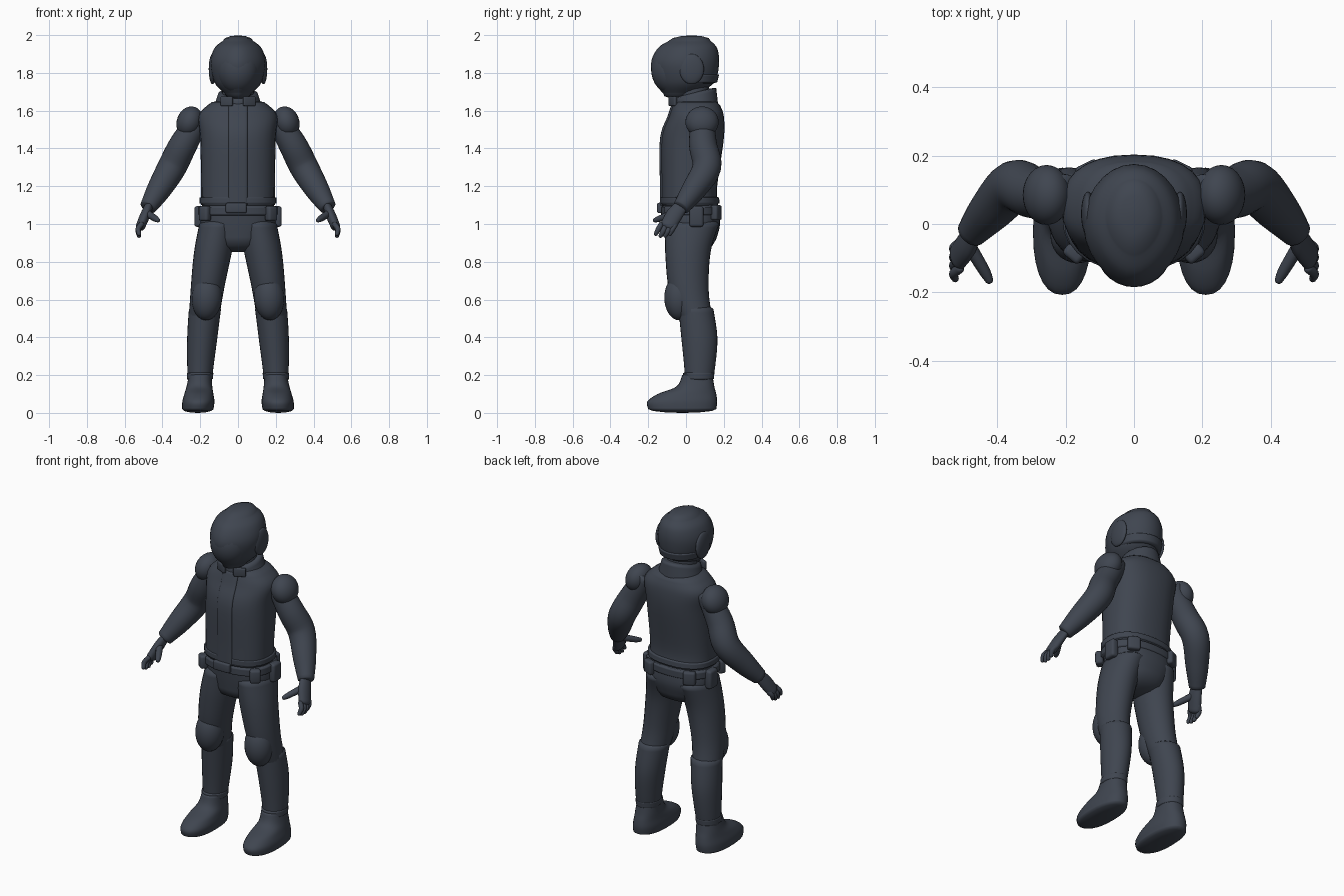
import bpy, bmesh, math
from mathutils import Vector, Matrix

cube = bpy.data.objects.get("Cube")
if cube:
    bpy.data.objects.remove(cube, do_unlink=True)

slate = bpy.data.materials.new("dark_slate")
slate.use_nodes = True
slate.diffuse_color = (.05, .06, .08, 1)
shader = next(node for node in slate.node_tree.nodes if node.type == 'BSDF_PRINCIPLED')
shader.inputs["Base Color"].default_value = slate.diffuse_color
shader.inputs["Roughness"].default_value = .7


def finish(name, bm, side):
    """Turn a bmesh into a smooth object, mirrored for the right side."""
    bm.transform(Matrix.Diagonal((side, 1, 1, 1)))
    bmesh.ops.recalc_face_normals(bm, faces=bm.faces[:])
    for face in bm.faces:
        face.smooth = True
    mesh = bpy.data.meshes.new(name)
    bm.to_mesh(mesh)
    bm.free()
    mesh.materials.append(slate)
    part = bpy.data.objects.new(name, mesh)
    bpy.context.collection.objects.link(part)


def spline(rows, steps=5):
    """Smooth curve through every row of numbers."""
    result = []
    for i in range(len(rows) - 1):
        before, start, end, after = (Vector(rows[min(max(k, 0), len(rows) - 1)]) for k in range(i - 1, i + 3))
        for step in range(steps):
            t = step / steps
            slope_in, slope_out = (end - before) / 2, (after - start) / 2
            result.append(start + t * slope_in
                          + t * t * (3 * (end - start) - 2 * slope_in - slope_out)
                          + t ** 3 * (2 * (start - end) + slope_in + slope_out))
    return result + [Vector(rows[-1])]


def domed(rings, bottom, top):
    """Round off both ends of a list of (centre, across, depth) rings."""
    def dome(end, neighbour, height):
        centre, across, depth = end
        outward = (centre - neighbour[0]).normalized() * height
        angles = [math.radians(a) for a in (30, 60, 85)]
        return [(centre + outward * math.sin(a), across * math.cos(a), depth * math.cos(a)) for a in angles]
    first = dome(rings[0], rings[1], bottom)
    return first[::-1] + rings + dome(rings[-1], rings[-2], top)


def skin(name, rings, side, power=2, taper=0, tilt=0, count=28):
    """Skin superelliptical rings and cap the ends."""
    bm = bmesh.new()
    loops = []
    for centre, across, depth in rings:
        loop = []
        for k in range(count):
            angle = math.tau * k / count
            c, d = math.cos(angle), math.sin(angle)
            p = math.copysign(abs(c) ** (2 / power), c) * (1 - taper * max(0, -d) ** 2)
            q = math.copysign(abs(d) ** (2 / power), d)
            point = centre + across * p + depth * q
            point.z += tilt * q * depth.y
            loop.append(bm.verts.new(point))
        loops.append(loop)
    for low, high in zip(loops, loops[1:]):
        for k in range(count):
            bm.faces.new((low[k - 1], low[k], high[k], high[k - 1]))
    bm.faces.new(loops[0])
    bm.faces.new(loops[-1])
    finish(name, bm, side)


def stack(name, profile, side=1, x_rule=lambda z: 0, bottom=.01, top=.01, **shape):
    """Body part from level sections (height, front, back, half width)."""
    rings = []
    for z, front, back, half in spline(profile):
        centre = Vector((x_rule(z), (front + back) / 2, z))
        rings.append((centre, Vector((half, 0, 0)), Vector((0, (back - front) / 2, 0))))
    skin(name, domed(rings, bottom, top), side, **shape)


def limb(name, path, side, flat=1, end=.02, **shape):
    """Tube along points (x, y, z, radius), thinner across when flat < 1."""
    rows = spline(path)
    points = [row.to_3d() if len(row) == 3 else Vector(row[:3]) for row in rows]
    rings = []
    for i, row in enumerate(rows):
        along = points[min(i + 1, len(points) - 1)] - points[max(i - 1, 0)]
        across = Vector((0, 1, 0)).cross(along).normalized()
        depth = along.normalized().cross(across)
        rings.append((points[i], across * row[3] * flat, depth * row[3]))
    skin(name, domed(rings, end, end), side, **shape)


def ball(name, place, size, side=1, lean=0):
    """Ellipsoid pad, leaning sideways."""
    bm = bmesh.new()
    bmesh.ops.create_uvsphere(bm, u_segments=28, v_segments=16, radius=1)
    bm.transform(Matrix.Translation(place) @ Matrix.Rotation(lean, 4, 'Y') @ Matrix.Diagonal((*size, 1)))
    finish(name, bm, side)


def block(name, place, size, side=1, turn=0):
    """Box with rounded edges, turned about the vertical."""
    bm = bmesh.new()
    bmesh.ops.create_cube(bm, size=1)
    bm.transform(Matrix.Diagonal((*size, 1)))
    bmesh.ops.bevel(bm, geom=bm.edges[:], offset=min(size) * .3, segments=3, affect='EDGES', profile=.5)
    bm.transform(Matrix.Translation(place) @ Matrix.Rotation(turn, 4, 'Z'))
    finish(name, bm, side)


def leg_x(z):
    """Sideways position of the leg centre at a height."""
    return .205 - .1 * z * z


# Helmet, visor and neck
stack("helmet", [(1.69, -.12, .06, .07), (1.75, -.165, .15, .125), (1.85, -.185, .175, .148),
                 (1.93, -.15, .165, .125), (1.97, -.09, .13, .08)], bottom=.03, top=.03, taper=.2)
ball("visor", (0, -.07, 1.82), (.113, .115, .135))
stack("helmet_nape_band", [(1.75, -.1, .165, .125), (1.79, -.1, .175, .13)])
stack("neck", [(1.6, -.04, .13, .09), (1.76, -.05, .12, .08)])

# Jacket with hem, standing collar and front placket
jacket = [(1.1, -.13, .17, .195), (1.2, -.13, .165, .195), (1.45, -.13, .2, .2),
          (1.57, -.09, .2, .21), (1.63, -.07, .18, .16)]
stack("jacket", jacket, top=.03, power=2.4)
stack("jacket_hem", [(1.11, -.135, .178, .205), (1.14, -.135, .175, .205)], power=2.4)
stack("collar", [(1.6, -.08, .17, .135), (1.69, -.07, .16, .105)], tilt=.25)
stack("placket", [(z, front - .008, front + .02, .05) for z, front, back, half in jacket], power=4)

# Hips and belt
stack("hips", [(.92, -.1, .16, .16), (1, -.11, .18, .2), (1.1, -.12, .17, .19)], bottom=.07, power=2.3)
stack("belt", [(1.05, -.133, .182, .21), (1.09, -.133, .182, .21)], power=2.4)
block("belt_buckle", (-.01, -.138, 1.085), (.11, .03, .055))

for prefix, side in (("left_", 1), ("right_", -1)):
    # Ear covers and collar tabs
    ball(prefix + "ear_cover", (.135, .03, 1.82), (.02, .065, .08), side)
    block(prefix + "collar_tab", (.06, -.07, 1.65), (.07, .02, .05), side, turn=.45)

    # Belt pouches
    block(prefix + "hip_pouch", (.208, .055, 1.04), (.045, .075, .11), side)
    block(prefix + "front_pouch", (.175, -.085, 1.055), (.06, .045, .08), side, turn=.7)
    block(prefix + "rear_pouch", (.135, .16, 1.06), (.07, .04, .08), side, turn=-.45)

    # Trouser leg, knee pad, shin guard and boot
    stack(prefix + "thigh", [(.5, -.03, .14, .08), (.65, -.09, .12, .088), (.85, -.11, .13, .1),
                             (1, -.11, .175, .1)], side, leg_x, bottom=.03, top=.03)
    ball(prefix + "knee_pad", (.165, -.035, .61), (.08, .08, .12), side, lean=-.06)
    stack(prefix + "shin_guard", [(.1, 0, .13, .058), (.25, -.01, .155, .07), (.4, -.025, .166, .08),
                                  (.55, -.04, .145, .085)], side, leg_x, top=.02)
    stack(prefix + "ankle_cuff", [(.18, -.015, .148, .069), (.21, -.015, .15, .07)], side, leg_x)
    stack(prefix + "boot", [(.02, -.2, .16, .083), (.06, -.205, .165, .085), (.1, -.15, .16, .077),
                            (.14, -.05, .15, .068), (.2, -.02, .14, .06)],
          side, lambda z: .214 - .07 * z, bottom=.02, power=2.3)

    # Shoulder cap and sleeve
    ball(prefix + "shoulder_cap", (.256, .085, 1.54), (.068, .088, .084), side, lean=-.35)
    limb(prefix + "sleeve", [(.2, .085, 1.57, .06), (.29, .09, 1.42, .074), (.35, .11, 1.3, .076),
                             (.42, .04, 1.18, .064), (.475, -.025, 1.09, .045)], side, end=.01)

    # Hand with four fingers and a thumb
    limb(prefix + "palm", [(.47, -.02, 1.1, .035), (.49, -.06, 1.05, .044), (.515, -.095, .99, .042)],
         side, flat=.6)
    for finger in range(4):
        y = -.13 + .025 * finger
        tip = .92 + .01 * abs(finger - 1.5)
        limb(prefix + "finger_" + str(finger + 1),
             [(.51, y, 1, .014), (.528, y - .015, tip + .04, .014), (.524, y - .03, tip + .012, .011)],
             side, end=.01, count=12)
    limb(prefix + "thumb", [(.485, -.06, 1.06, .02), (.44, -.135, 1.03, .017), (.424, -.165, 1.02, .012)],
         side, end=.01, count=12)
